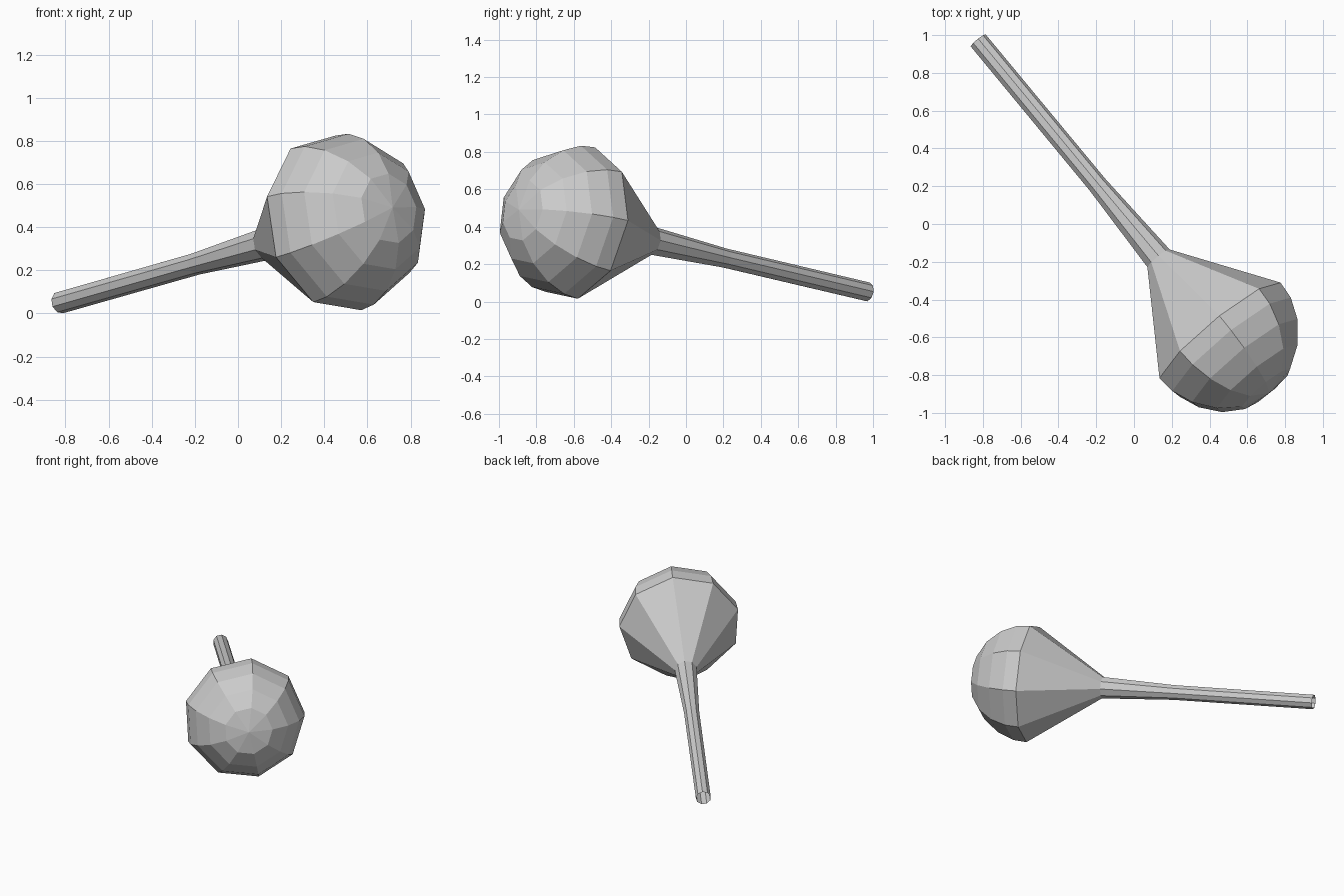
import bpy, bmesh, math
from mathutils import Vector

if "Cube" in bpy.data.objects:
    bpy.data.objects.remove(bpy.data.objects["Cube"])

SIDES = 9
END = Vector((-0.825, 0.97, 0.051))               # centre of the open handle end
AXIS = Vector((0.627, -0.758, 0.179)).normalized()
UP = Vector((-0.01, 0.222, 0.975))
E1 = (UP - AXIS * UP.dot(AXIS)).normalized()       # direction of the top vertex
E2 = AXIS.cross(E1)

# (distance along axis, radius)
HEAD = 2.043
PROFILE = [(0, 0.052), (1.008, 0.053), (1.523, 0.077),
           (HEAD, 0.418), (HEAD + 0.097, 0.409), (HEAD + 0.208, 0.364),
           (HEAD + 0.314, 0.279), (HEAD + 0.388, 0.166)]
POLE = HEAD + 0.416

bm = bmesh.new()

# Rings along the tilted axis
rings = []
for t, r in PROFILE:
    ring = []
    for i in range(SIDES):
        a = 2 * math.pi * i / SIDES
        ring.append(bm.verts.new(END + AXIS * t + (E1 * math.cos(a) + E2 * math.sin(a)) * r))
    rings.append(ring)

# Handle, neck cone and dome walls
for lo, hi in zip(rings, rings[1:]):
    for i in range(SIDES):
        j = (i + 1) % SIDES
        bm.faces.new((lo[i], lo[j], hi[j], hi[i]))

# Dome pole fan
pole = bm.verts.new(END + AXIS * POLE)
for i in range(SIDES):
    bm.faces.new((rings[-1][i], rings[-1][(i + 1) % SIDES], pole))

mesh = bpy.data.meshes.new("shaker")
bm.to_mesh(mesh)
bm.free()
obj = bpy.data.objects.new("shaker", mesh)
bpy.context.collection.objects.link(obj)
